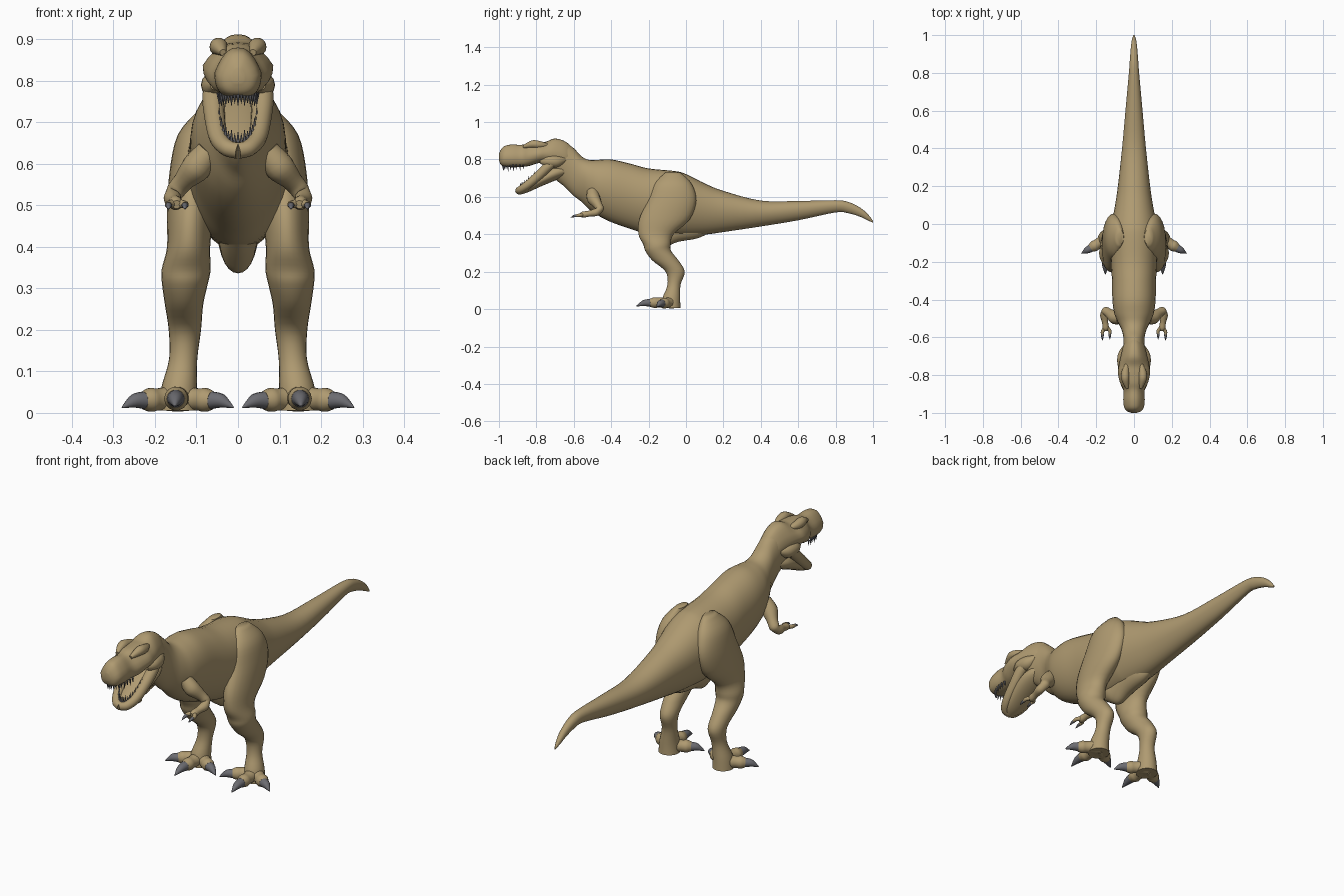
import bpy
import bmesh
from math import sin, cos, pi
from mathutils import Vector

cube = bpy.data.objects.get("Cube")
if cube:
    bpy.data.objects.remove(cube, do_unlink=True)


def make_material(name, color):
    mat = bpy.data.materials.new(name)
    mat.use_nodes = True
    mat.diffuse_color = color
    mat.node_tree.nodes["Principled BSDF"].inputs["Base Color"].default_value = color
    return mat


HIDE = make_material("tan_hide", (.43, .325, .165, 1))
HORN = make_material("grey_horn", (.15, .15, .165, 1))
parts = []


def finish(name, bm, mat, mirror):
    bmesh.ops.recalc_face_normals(bm, faces=bm.faces)
    mesh = bpy.data.meshes.new(name)
    bm.to_mesh(mesh)
    bm.free()
    mesh.materials.append(mat)
    obj = bpy.data.objects.new(name, mesh)
    bpy.context.collection.objects.link(obj)
    if mirror:
        obj.modifiers.new("Mirror", "MIRROR").merge_threshold = .0001
    parts.append(obj)
    return obj


def smooth_rings(rings, steps):
    """Catmull-Rom interpolation of rings made of (centre, u, v)."""
    out = []
    last = len(rings) - 1
    for i in range(last):
        a, b, c, d = (rings[min(max(k, 0), last)] for k in (i - 1, i, i + 1, i + 2))
        for j in range(steps):
            t = j / steps
            out.append([p1 + (p2 - p0) * (t / 2)
                        + (2 * p0 - 5 * p1 + 4 * p2 - p3) * (t * t / 2)
                        + (3 * p1 - p0 - 3 * p2 + p3) * (t ** 3 / 2)
                        for p0, p1, p2, p3 in zip(a, b, c, d)])
    return out + [rings[-1]]


def oval(c, s):
    return c, s


def skull_section(c, s):
    # boxy, flat underneath and narrower on top
    x = abs(c) ** .7 * (1 if c > 0 else -1)
    z = abs(s) ** .8 * (1 if s > 0 else -1)
    return x * (1 - .4 * max(z, 0)), z


def torso_section(c, s):
    # keeled towards the belly
    return c * (1 + .12 * s), s


def loft(name, rings, mat=HIDE, shape=oval, mirror=False, steps=4, sides=24):
    bm = bmesh.new()
    loops = []
    for centre, u, v in smooth_rings(rings, steps):
        loop = []
        for k in range(sides):
            c, s = shape(cos(2 * pi * k / sides), sin(2 * pi * k / sides))
            loop.append(bm.verts.new(centre + u * c + v * s))
        loops.append(loop)
    for a, b in zip(loops, loops[1:]):
        for k in range(sides):
            n = (k + 1) % sides
            bm.faces.new((a[k], a[n], b[n], b[k]))
    bm.faces.new(loops[0])
    bm.faces.new(loops[-1])
    return finish(name, bm, mat, mirror)


def slices(rows):
    """Upright slices given as y, top, bottom, half width."""
    return [(Vector((0, y, (t + b) / 2)), Vector((w, 0, 0)), Vector((0, 0, (t - b) / 2)))
            for y, t, b, w in rows]


def tube(name, points, mat=HIDE, ref=(0, 0, 1), mirror=True, sides=14):
    """Round limb through x, y, z, radius points."""
    pos = [Vector(p[:3]) for p in points]
    rings = []
    for i, p in enumerate(points):
        t = pos[min(i + 1, len(pos) - 1)] - pos[max(i - 1, 0)]
        u = t.cross(Vector(ref)).normalized()
        rings.append((pos[i], u * p[3], u.cross(t).normalized() * p[3]))
    return loft(name, rings, mat, mirror=mirror, sides=sides)


def claw(name, base, tip, r):
    a, b = Vector(base), Vector(tip)
    mid = a.lerp(b, .5) + Vector((0, 0, r * .3))
    tube(name, [(*a, r), (*mid, r * .75), (*b, r * .08)], HORN)


# Tail, trunk and neck in one sweep
loft("body", slices([
    (1, .472, .462, .003), (.97, .51, .475, .012), (.93, .543, .494, .017),
    (.87, .572, .512, .022), (.8, .582, .517, .027), (.6, .578, .475, .045),
    (.4, .58, .442, .063), (.2, .632, .412, .085), (.1, .672, .398, .1),
    (0, .722, .39, .118), (-.06, .738, .39, .125), (-.2, .752, .4, .122),
    (-.3, .778, .43, .116), (-.4, .8, .465, .114), (-.47, .798, .5, .105),
    (-.52, .798, .535, .085), (-.56, .818, .575, .066), (-.6, .86, .605, .056),
    (-.65, .892, .655, .056), (-.7, .9, .695, .06), (-.73, .88, .74, .055)]),
    shape=torso_section, sides=32)

# Keel of the pelvis between the thighs
loft("pelvis_keel", slices([
    (.12, .5, .405, .02), (.06, .5, .378, .045), (-.04, .5, .36, .05),
    (-.11, .5, .336, .045), (-.16, .5, .36, .045), (-.23, .5, .41, .03)]))

# Skull with upper jaw
loft("head", slices([
    (-.59, .845, .75, .03), (-.64, .893, .755, .055), (-.7, .912, .765, .07),
    (-.75, .895, .782, .08), (-.79, .892, .78, .085), (-.84, .888, .765, .074),
    (-.88, .878, .76, .056), (-.93, .88, .758, .057), (-.97, .872, .762, .052),
    (-.99, .852, .772, .038), (-1, .83, .795, .014)]), shape=skull_section)
tube("brow_ridges", [(.036, -.74, .875, .01), (.045, -.78, .878, .02),
                     (.046, -.82, .882, .021), (.036, -.87, .868, .008)])
tube("cheek_muscles", [(.045, -.645, .8, .012), (.052, -.69, .79, .032),
                       (.058, -.74, .79, .03), (.055, -.78, .79, .012)])

# Open lower jaw: floor and raised rim
NORMAL = Vector((0, -.55, .84))
loft("jaw_floor", [(Vector((0, y, z)), Vector((w, 0, 0)), NORMAL * h) for y, z, w, h in (
    (-.64, .745, .045, .03), (-.7, .728, .068, .038), (-.79, .682, .062, .03),
    (-.86, .64, .045, .02), (-.895, .622, .018, .012))])
tube("jaw_rim", [(.055, -.69, .8, .02), (.06, -.735, .765, .026), (.056, -.79, .712, .025),
                 (.047, -.85, .662, .022), (.026, -.887, .638, .02), (0, -.894, .632, .02)],
     ref=NORMAL)


# Rows of teeth around each jaw
def teeth(name, count, place, length):
    bm = bmesh.new()
    for i in range(count):
        x, y, z = place(pi * (i / (count - 1) - .5))
        ring = [bm.verts.new((x + .0055 * cos(k * pi / 3), y + .0055 * sin(k * pi / 3), z))
                for k in range(6)]
        tip = bm.verts.new((x * .97, y + .004, z + length * (1 if i % 2 else .8)))
        bm.faces.new(ring)
        for k in range(6):
            bm.faces.new((ring[k], ring[(k + 1) % 6], tip))
    finish(name, bm, HORN, False)


def upper_arc(a):
    return .047 * sin(a), -.87 - .11 * cos(a), .772


def lower_arc(a):
    y = -.8 - .088 * cos(a)
    return .047 * sin(a), y, .645 + (y + .888) * .75


teeth("upper_teeth", 19, upper_arc, -.036)
teeth("lower_teeth", 19, lower_arc, .036)

# Hind legs, as level slices: z, x, y, half width, half depth
loft("legs", [(Vector((x, y, z)), Vector((w, 0, 0)), Vector((0, d, 0))) for z, x, y, w, d in (
    (.73, .075, -.07, .02, .04), (.67, .095, -.07, .05, .1), (.58, .108, -.075, .057, .13),
    (.48, .115, -.115, .056, .135), (.4, .119, -.16, .052, .094), (.345, .125, -.155, .059, .073),
    (.31, .128, -.148, .055, .069), (.26, .13, -.11, .046, .07), (.2, .128, -.058, .039, .051),
    (.13, .132, -.064, .034, .035), (.06, .142, -.078, .043, .047), (.006, .144, -.08, .048, .05))],
    mirror=True)

# Three spread toes with claws
for name, end, tip in (("outer", (.228, -.128, .03), (.279, -.156, .013)),
                       ("middle", (.15, -.192, .034), (.152, -.266, .016)),
                       ("inner", (.062, -.128, .03), (.011, -.156, .013))):
    root = Vector((.145, -.075, .036))
    end = Vector(end)
    tube(name + "_toes", [(*root, .034), (*root.lerp(end, .55), .027),
                          (*root.lerp(end, .8), .029), (*end, .022)])
    claw(name + "_toe_claws", root.lerp(end, .95), tip, .022)

# Small arms with two fingers
tube("arms", [(.07, -.5, .63, .03), (.1, -.495, .592, .036), (.128, -.475, .562, .026),
              (.15, -.462, .535, .023), (.158, -.48, .518, .021), (.153, -.52, .51, .016),
              (.15, -.55, .505, .017), (.148, -.565, .502, .01)])
for name, x, y in (("outer", .167, -.585), ("inner", .128, -.58)):
    tube(name + "_fingers", [(.149, -.545, .505, .012), (x, y + .015, .502, .009),
                             (x, y, .5, .008)])
    claw(name + "_finger_claws", (x, y + .003, .5), (x, y - .032, .49), .008)

# Smooth shading with sharp edges kept
bpy.ops.object.select_all(action="DESELECT")
for obj in parts:
    obj.select_set(True)
bpy.context.view_layer.objects.active = parts[0]
bpy.ops.object.shade_smooth_by_angle(angle=.9)
